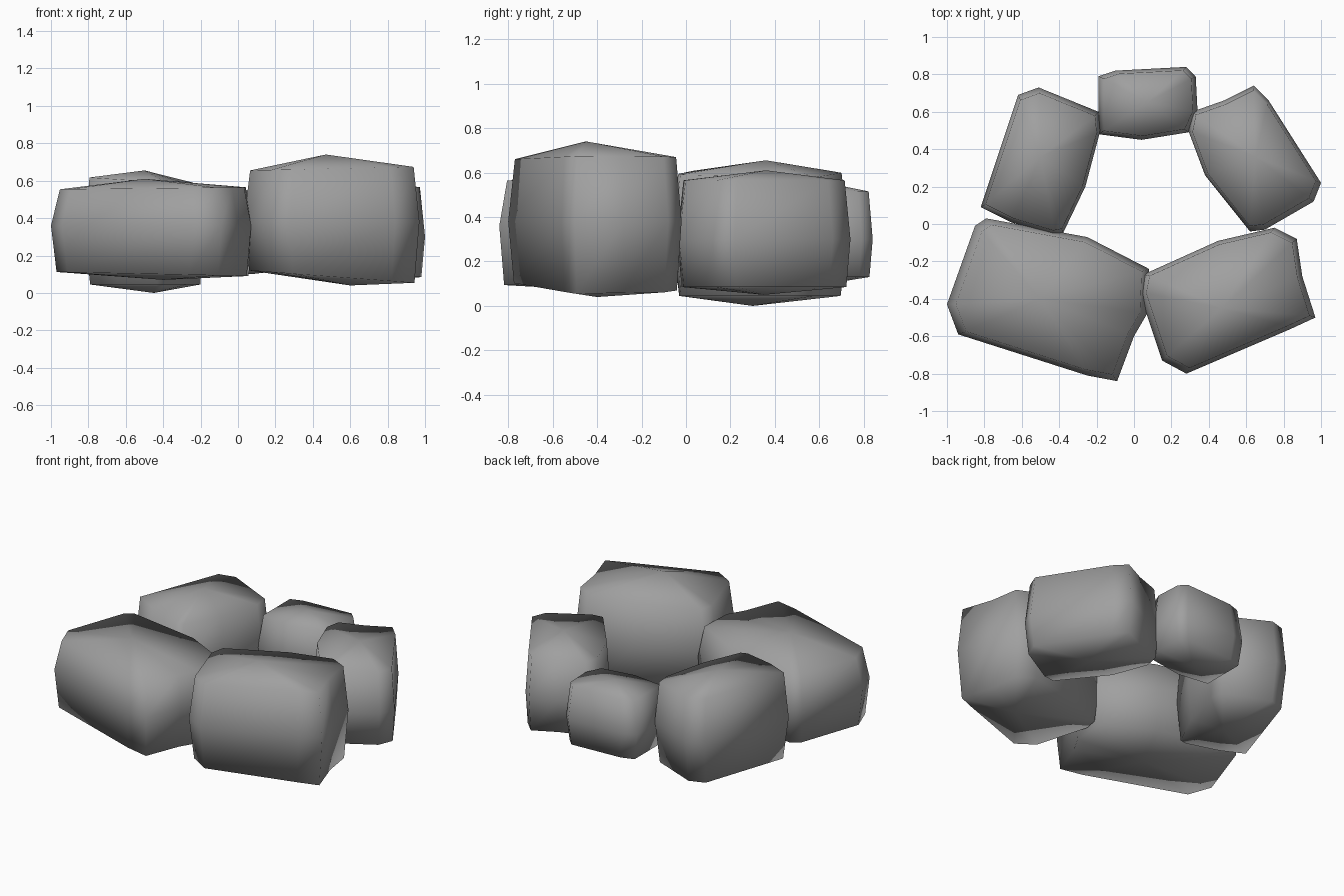
import bpy, bmesh, math

if "Cube" in bpy.data.objects:
    bpy.data.objects.remove(bpy.data.objects["Cube"])

# dark grey stone
stone = bpy.data.materials.new("stone")
stone.diffuse_color = (.35, .35, .35, 1)
stone.use_nodes = True
stone.node_tree.nodes["Principled BSDF"].inputs["Base Color"].default_value = stone.diffuse_color

def rock(name, outline, base, low, mid, rim, crown):
    """Boulder from a plan outline: base point, low ring, belly ring, top ring, crown point.
    base / crown are (x, y, z); low / rim are (scale, z, slope in x); mid is z."""
    n = len(outline)
    cx = sum(p[0] for p in outline) / n
    cy = sum(p[1] for p in outline) / n
    bm = bmesh.new()
    rings = []
    for s, z, slope in (low, (1.0, mid, 0), rim):
        rings.append([bm.verts.new((cx + (x - cx) * s, cy + (y - cy) * s, z + slope * (x - cx)))
                      for x, y in outline])
    bot, top = bm.verts.new(base), bm.verts.new(crown)
    for i in range(n):
        j = (i + 1) % n
        for a, b in zip(rings, rings[1:]):
            bm.faces.new((a[i], a[j], b[j], b[i]))
        bm.faces.new((bot, rings[0][j], rings[0][i]))
        bm.faces.new((top, rings[-1][i], rings[-1][j]))
    bmesh.ops.recalc_face_normals(bm, faces=bm.faces)
    me = bpy.data.meshes.new(name)
    bm.to_mesh(me)
    bm.free()
    me.materials.append(stone)
    ob = bpy.data.objects.new(name, me)
    bpy.context.collection.objects.link(ob)
    bpy.context.view_layer.objects.active = ob
    bpy.ops.object.select_all(action='DESELECT')
    ob.select_set(True)
    bpy.ops.object.shade_smooth_by_angle(angle=math.radians(89))

# large front left boulder
rock("front_left_rock",
     [(-1, -.43), (-.94, -.59), (-.25, -.81), (-.09, -.84), (0, -.6), (.07, -.48),
      (.08, -.24), (-.25, -.07), (-.79, .03), (-.85, -.01)],
     (-.4, -.4, .07), (.95, .10, -.02), .36, (.92, .56, .01), (-.5, -.4, .61))
# tall front right boulder
rock("front_right_rock",
     [(.03, -.37), (.15, -.73), (.28, -.8), (.84, -.56), (.97, -.5), (.9, -.28),
      (.87, -.08), (.75, -.02), (.45, -.09), (.05, -.27)],
     (.6, -.4, .04), (.94, .085, -.07), .38, (.93, .665, .02), (.47, -.45, .74))
# back left boulder
rock("back_left_rock",
     [(-.82, .09), (-.66, .01), (-.43, -.06), (-.38, -.05), (-.26, .2), (-.18, .5),
      (-.19, .6), (-.51, .73), (-.62, .69)],
     (-.45, .3, 0), (.92, .045, 0), .32, (.93, .595, -.06), (-.5, .36, .655))
# small back stone
rock("back_rock",
     [(-.19, .48), (.04, .45), (.29, .49), (.34, .6), (.33, .79), (.28, .84),
      (-.1, .82), (-.19, .79)],
     (.07, .64, .1), (.92, .13, 0), .3, (.9, .515, 0), (.07, .65, .55))
# back right boulder
rock("back_right_rock",
     [(.29, .5), (.38, .26), (.62, -.04), (.7, -.03), (.96, .12), (1, .22),
      (.72, .66), (.64, .74), (.48, .66), (.31, .6)],
     (.65, .35, .05), (.95, .085, 0), .3, (.93, .565, 0), (.65, .36, .61))
